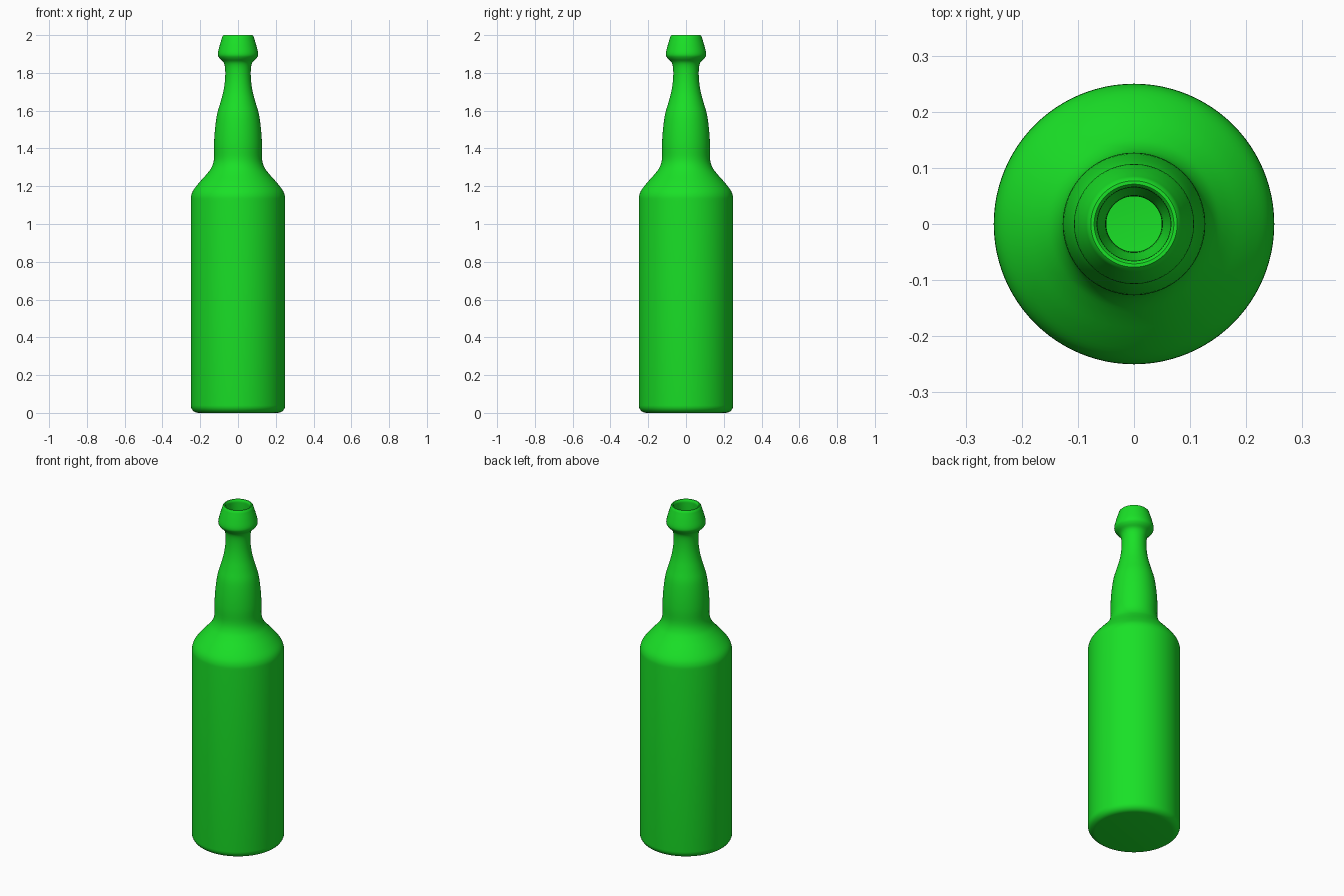
import bpy, bmesh, math
from mathutils import Vector

if "Cube" in bpy.data.objects:
    bpy.data.objects.remove(bpy.data.objects["Cube"])

SEGMENTS = 96
WALL = 0.018


def smooth_curve(points, steps=4):
    """Catmull-Rom interpolation through (radius, height) points."""
    p = [Vector(q) for q in points]
    p = [2 * p[0] - p[1]] + p + [2 * p[-1] - p[-2]]
    out = []
    for a, b, c, d in zip(p, p[1:], p[2:], p[3:]):
        for i in range(steps):
            t = i / steps
            out.append(0.5 * (2 * b + (c - a) * t + (2 * a - 5 * b + 4 * c - d) * t ** 2
                              + (3 * b - a - 3 * c + d) * t ** 3))
    out.append(p[-2])
    return out


def offset_inward(curve, dist):
    res = []
    for i, q in enumerate(curve):
        t = (curve[min(i + 1, len(curve) - 1)] - curve[max(i - 1, 0)]).normalized()
        res.append(q + Vector((-t.y, t.x)) * dist)
    return res


def lathe(name, profile, color):
    bm = bmesh.new()
    rings = []
    for r, z in profile:
        if r < 1e-6:
            rings.append([bm.verts.new((0, 0, z))])
        else:
            rings.append([bm.verts.new((r * math.cos(2 * math.pi * i / SEGMENTS),
                                        r * math.sin(2 * math.pi * i / SEGMENTS), z))
                          for i in range(SEGMENTS)])
    for lo, hi in zip(rings, rings[1:]):
        for i in range(SEGMENTS):
            j = (i + 1) % SEGMENTS
            quad = [lo[i % len(lo)], lo[j % len(lo)], hi[j % len(hi)], hi[i % len(hi)]]
            bm.faces.new(list(dict.fromkeys(quad)))
    bmesh.ops.recalc_face_normals(bm, faces=bm.faces)
    mesh = bpy.data.meshes.new(name)
    bm.to_mesh(mesh)
    bm.free()
    obj = bpy.data.objects.new(name, mesh)
    bpy.context.collection.objects.link(obj)
    mat = bpy.data.materials.new(name + "_glass")
    mat.diffuse_color = color
    mat.use_nodes = True
    mat.node_tree.nodes["Principled BSDF"].inputs["Base Color"].default_value = mat.diffuse_color
    mesh.materials.append(mat)
    bpy.context.view_layer.objects.active = obj
    obj.select_set(True)
    bpy.ops.object.shade_smooth_by_angle(angle=math.radians(40))
    return obj


# Rounded base edge
base = [Vector((0.21 + 0.04 * math.sin(a), 0.04 - 0.04 * math.cos(a)))
        for a in (math.radians(15 * k) for k in range(7))]
# Shoulder, bulged neck and flared lip
upper = smooth_curve([
    (0.25, 1.12), (0.248, 1.15), (0.236, 1.18), (0.205, 1.22), (0.165, 1.265),
    (0.14, 1.30), (0.127, 1.345), (0.127, 1.42), (0.122, 1.50), (0.111, 1.58),
    (0.094, 1.64), (0.078, 1.70), (0.069, 1.76), (0.068, 1.82), (0.076, 1.855),
    (0.098, 1.878), (0.107, 1.90), (0.097, 1.945), (0.085, 1.985)])
outer = base + upper

# Rolled rim joining the outside to the inner wall
rim = [Vector((0.082, 1.995)), Vector((0.077, 2.0)), Vector((0.071, 2.0)), Vector((0.066, 1.995))]
inner_upper = [q for q in offset_inward(upper, WALL) if q.y < 1.84]
throat = smooth_curve([(0.056, 1.85), (0.064, 1.885), (0.068, 1.91), (0.066, 1.96), (0.065, 1.985)])
inner = [Vector((0.21, WALL)), Vector((0.228, 0.03)), Vector((0.232, 0.045))] + inner_upper + throat

profile = [Vector((0, 0))] + outer + rim + inner[::-1] + [Vector((0, WALL))]
lathe("bottle", profile, (0.01, 0.75, 0.02, 1))
